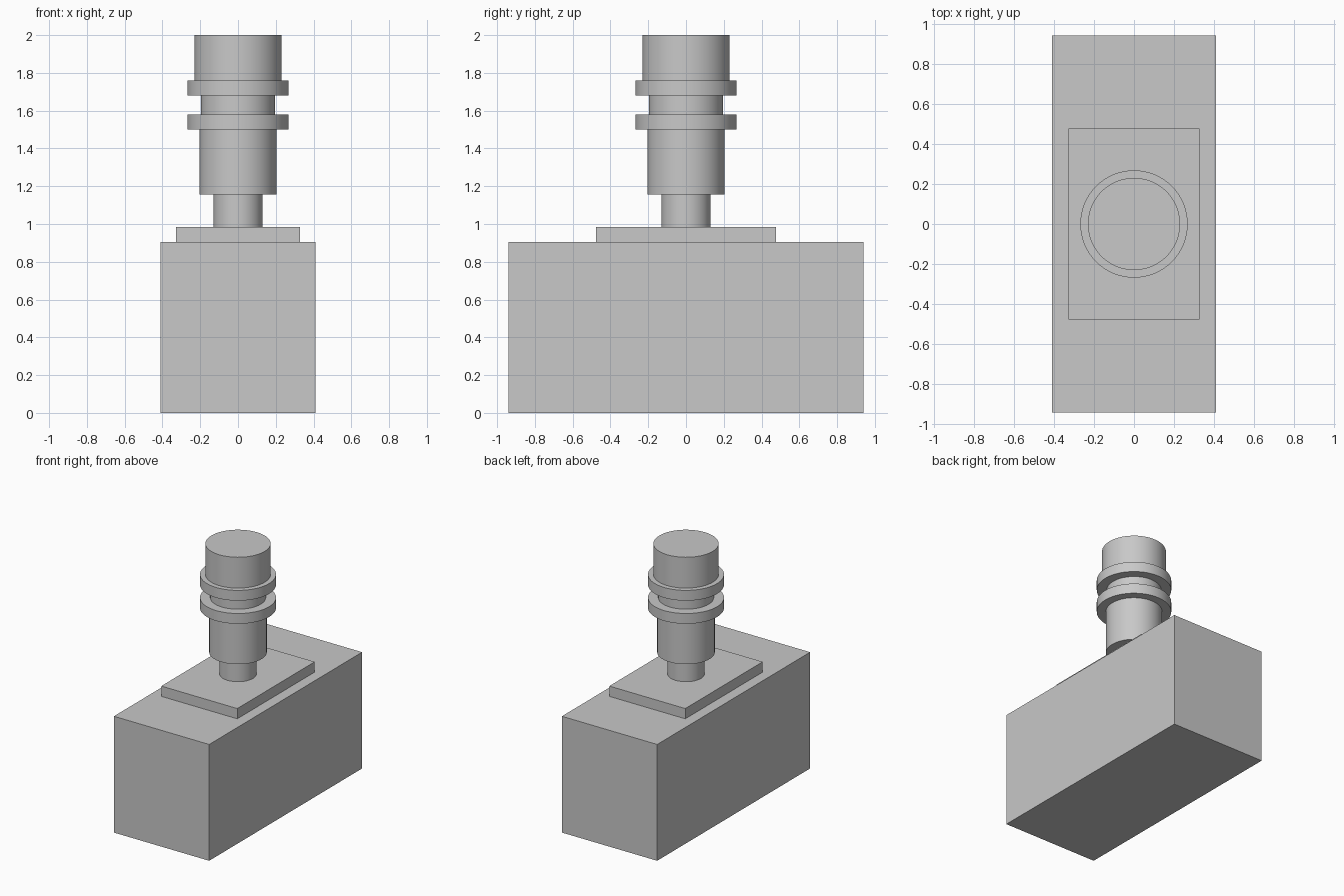
import bpy
import math

cube = bpy.data.objects.get("Cube")
if cube:
    bpy.data.objects.remove(cube, do_unlink=True)

grey = bpy.data.materials.new("plain grey")
grey.use_nodes = True
colour = (0.58, 0.58, 0.58, 1)
grey.diffuse_color = colour
grey.node_tree.nodes["Principled BSDF"].inputs["Base Color"].default_value = colour


def block(name, width, depth, bottom, top):
    bpy.ops.mesh.primitive_cube_add(size=1, location=(0, 0, (bottom + top) / 2))
    obj = bpy.context.object
    obj.name = name
    obj.scale = (width, depth, top - bottom)
    bpy.ops.object.transform_apply(location=False, rotation=False, scale=True)
    obj.data.materials.append(grey)


def disc(name, radius, bottom, top):
    bpy.ops.mesh.primitive_cylinder_add(
        vertices=64, radius=radius, depth=top - bottom,
        location=(0, 0, (bottom + top) / 2))
    obj = bpy.context.object
    obj.name = name
    obj.data.materials.append(grey)
    bpy.ops.object.shade_smooth_by_angle(angle=math.radians(30))


# Rectangular housing and its raised mounting plate
block("housing", 0.82, 1.88, 0, 0.905)
block("mounting_plate", 0.654, 0.952, 0.905, 0.985)

# Stepped round connector, stacked from the plate upward
disc("neck", 0.13, 0.985, 1.155)
disc("barrel", 0.203, 1.155, 1.5)
disc("lower_flange", 0.268, 1.5, 1.58)
disc("groove", 0.196, 1.58, 1.68)
disc("upper_flange", 0.268, 1.68, 1.76)
disc("cap", 0.23, 1.76, 2.0)
